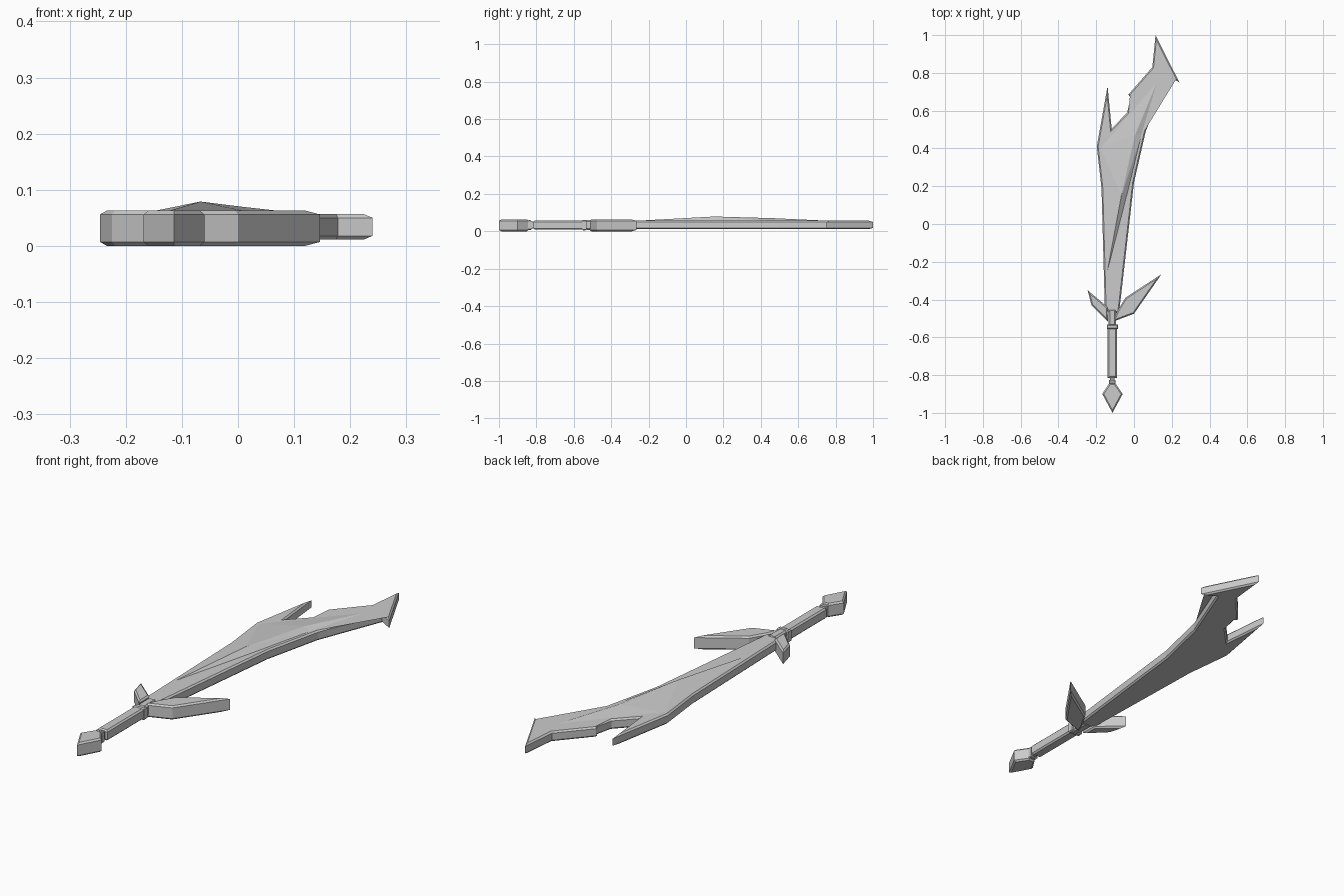
import bpy
import bmesh
from mathutils import Vector

cube = bpy.data.objects.get("Cube")
if cube:
    bpy.data.objects.remove(cube, do_unlink=True)

steel = bpy.data.materials.new("plain grey")
steel.use_nodes = True
GREY = (0.6, 0.6, 0.6, 1)
steel.diffuse_color = GREY
steel.node_tree.nodes["Principled BSDF"].inputs["Base Color"].default_value = GREY


def finish(name, bm):
    bmesh.ops.recalc_face_normals(bm, faces=bm.faces)
    mesh = bpy.data.meshes.new(name)
    bm.to_mesh(mesh)
    bm.free()
    mesh.materials.append(steel)
    obj = bpy.data.objects.new(name, mesh)
    bpy.context.collection.objects.link(obj)
    return obj


def inset(outline, width):
    """Move every edge of a counter-clockwise outline inward."""
    result = []
    count = len(outline)
    for i in range(count):
        p = Vector(outline[i])
        a = (p - Vector(outline[i - 1])).normalized()
        b = (Vector(outline[(i + 1) % count]) - p).normalized()
        na, nb = Vector((-a.y, a.x)), Vector((-b.y, b.x))
        result.append(p + (na + nb) * width / max(1 + na.dot(nb), 0.03))
    return result


def plate(name, outline, low, high, bevel=0.007):
    """Flat plate with chamfered upper and lower rims."""
    bm = bmesh.new()
    small = inset(outline, bevel)
    levels = [(small, low), (outline, low + bevel),
              (outline, high - bevel), (small, high)]
    rings = [[bm.verts.new((x, y, z)) for x, y in ring] for ring, z in levels]
    n = len(outline)
    for lower, upper in zip(rings, rings[1:]):
        for i in range(n):
            j = (i + 1) % n
            bm.faces.new((lower[i], lower[j], upper[j], upper[i]))
    caps = [bm.faces.new(rings[0][::-1]), bm.faces.new(rings[-1])]
    bmesh.ops.triangulate(bm, faces=caps)
    return finish(name, bm)


def bar(name, half_width, y0, y1, low, high, bevel=0.007):
    x = -0.115
    plate(name, [(x - half_width, y0), (x + half_width, y0),
                 (x + half_width, y1), (x - half_width, y1)], low, high, bevel)


# Blade with hooked tip and back spike
plate("blade", [
    (-0.135, -0.47), (-0.08, -0.47), (-0.072, -0.41), (0.0, 0.22),
    (0.062, 0.49), (0.178, 0.785), (0.24, 0.75), (0.114, 1.0),
    (0.097, 0.83), (-0.03, 0.685), (-0.018, 0.67), (-0.036, 0.59),
    (-0.118, 0.505), (-0.14, 0.73), (-0.197, 0.41), (-0.172, 0.19),
    (-0.155, -0.43)], 0.011, 0.057)

# Raised ridge on the upper face of the blade
bm = bmesh.new()
base = 0.056
start, end = [bm.verts.new((x, y, base)) for x, y in ((-0.145, -0.27), (0.13, 0.77))]
peak = bm.verts.new((-0.067, 0.15, 0.079))
crest = bm.verts.new((0.005, 0.47, 0.07))
left_a, left_b = [bm.verts.new((x, y, base)) for x, y in ((-0.165, 0.19), (-0.18, 0.41))]
right_a, right_b = [bm.verts.new((x, y, base)) for x, y in ((-0.03, 0.18), (0.04, 0.47))]
for face in ((start, peak, left_a), (left_a, peak, left_b), (peak, crest, left_b),
             (crest, end, left_b), (start, right_a, peak),
             (right_a, right_b, peak), (right_b, crest, peak), (right_b, end, crest),
             (start, left_a, left_b, end, right_b, right_a)):
    bm.faces.new(face)
finish("blade_ridge", bm)

# Uneven guard wings
plate("guard_left_wing", [(-0.112, -0.517), (0.0, -0.475), (0.146, -0.265),
                          (-0.045, -0.39), (-0.088, -0.46)], 0.0, 0.063)
plate("guard_right_wing", [(-0.138, -0.517), (-0.14, -0.44),
                           (-0.246, -0.35), (-0.225, -0.43)], 0.0, 0.063)

# Handle
bar("guard_block", 0.02, -0.54, -0.45, 0.008, 0.06)
bar("upper_collar", 0.029, -0.556, -0.532, 0.005, 0.061, 0.005)
bar("grip", 0.025, -0.815, -0.55, 0.009, 0.058)
bar("pommel_neck", 0.013, -0.85, -0.81, 0.014, 0.053, 0.004)
bar("lower_collar", 0.018, -0.845, -0.827, 0.007, 0.06, 0.004)
plate("pommel", [(-0.114, -1.0), (-0.06, -0.9), (-0.1, -0.842),
                 (-0.13, -0.842), (-0.168, -0.9)], 0.0, 0.063)
